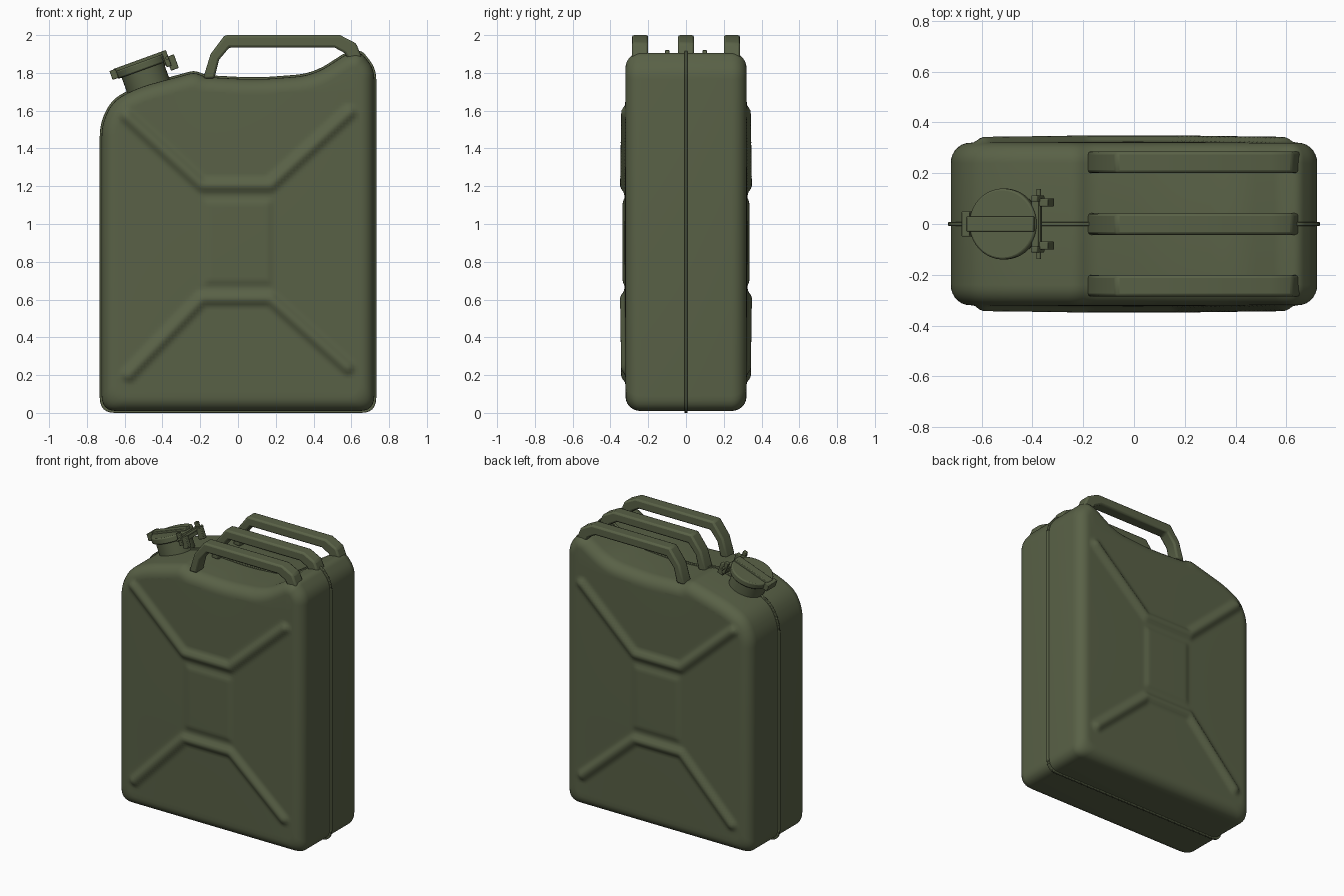
import bpy, bmesh, math
from mathutils import Vector, Matrix

if "Cube" in bpy.data.objects:
    bpy.data.objects.remove(bpy.data.objects["Cube"])

green = bpy.data.materials.new("olive_green")
green.diffuse_color = (0.10, 0.12, 0.062, 1)
green.use_nodes = True
green.node_tree.nodes["Principled BSDF"].inputs["Base Color"].default_value = green.diffuse_color


def finish(name, bm, bevel=0.0, segments=2, angle=40):
    """Turn a bmesh into a shaded, coloured object."""
    me = bpy.data.meshes.new(name)
    bm.to_mesh(me)
    bm.free()
    me.materials.append(green)
    ob = bpy.data.objects.new(name, me)
    bpy.context.collection.objects.link(ob)
    if bevel:
        mod = ob.modifiers.new("bevel", 'BEVEL')
        mod.width, mod.segments = bevel, segments
        mod.limit_method, mod.angle_limit = 'ANGLE', math.radians(40)
    bpy.ops.object.select_all(action='DESELECT')
    ob.select_set(True)
    bpy.context.view_layer.objects.active = ob
    bpy.ops.object.shade_smooth_by_angle(angle=math.radians(angle))
    return ob


# Can silhouette: x, z, corner cut length (counter-clockwise from the front)
CONTROL = [(-.722, .01, .08), (.722, .01, .08), (.722, 1.82, .06), (.65, 1.91, .03),
           (.575, 1.90, .03), (.40, 1.787, .11), (.1, 1.764, .1), (-.17, 1.778, .03),
           (-.23, 1.803, .03), (-.52, 1.725, .08), (-.66, 1.655, .07), (-.722, 1.53, .07)]


def outline(inset, n=6):
    """Inset the control polygon, then round its corners."""
    src = [Vector(c[:2]) for c in CONTROL]
    m = len(src)
    pts = []
    for i, p in enumerate(src):
        d1 = (p - src[i - 1]).normalized()
        d2 = (src[(i + 1) % m] - p).normalized()
        n1, n2 = Vector((-d1.y, d1.x)), Vector((-d2.y, d2.x))
        pts.append(p + (n1 + n2) * inset / (1 + n1.dot(n2)))
    out = []
    for i, p in enumerate(pts):
        a, b = pts[i - 1] - p, pts[(i + 1) % m] - p
        cut = min(CONTROL[i][2], .47 * a.length, .47 * b.length)
        a, b = p + a.normalized() * cut, p + b.normalized() * cut
        for k in range(n + 1):
            t = k / n
            out.append(a * (1 - t) ** 2 + p * 2 * t * (1 - t) + b * t * t)
    return out


# Pressed pattern of the large sides
RIBS = [[(-.59, 1.57), (-.19, 1.205), (.17, 1.205), (.59, 1.59)],
        [(-.58, .20), (-.19, .605), (.17, .605), (.58, .24)]]


def smooth(t):
    t = max(0, min(1, t))
    return t * t * (3 - 2 * t)


def relief(x, z):
    p = Vector((x, z))
    dist = 9
    for rib in RIBS:
        for a, b in zip(rib, rib[1:]):
            a, b = Vector(a), Vector(b)
            t = max(0, min(1, (p - a).dot(b - a) / (b - a).length_squared))
            dist = min(dist, (p - a - (b - a) * t).length)
    edge = min(.19 - abs(x), .235 - abs(z - .905))
    pillow = max(0, 1 - (x / .65) ** 2) * max(0, 1 - ((z - .9) / .85) ** 2)
    return .007 * pillow + max(.023 * smooth(1.1 * (1 - dist / .048)),
                               .010 * smooth(edge / .035))


# Body: front half as rounded rings plus a gridded, embossed face, then mirrored
bm = bmesh.new()
steps = 7
levels = [(0, 0)] + [(.075 * (1 - math.cos(t)), .24 + .08 * math.sin(t))
                     for t in (math.pi / 2 * k / steps for k in range(steps + 1))]
rings = [[bm.verts.new((p.x, -y, p.y)) for p in outline(ins)] for ins, y in levels]
count = len(rings[0])
for a, b in zip(rings, rings[1:]):
    for i in range(count):
        j = (i + 1) % count
        bm.faces.new((b[i], a[i], a[j], b[j]))
bm.faces.new(rings[-1]).material_index = 1
step = .0165
cuts = [((x * step, 0, 0), (1, 0, 0)) for x in range(-38, 39)]
cuts += [((0, 0, .905 + z * step), (0, 0, 1)) for z in range(-48, 49)]
for co, no in cuts:
    faces = [f for f in bm.faces if f.material_index == 1]
    geom = set(faces)
    for f in faces:
        geom.update(f.edges)
        geom.update(f.verts)
    bmesh.ops.bisect_plane(bm, geom=list(geom), dist=1e-5, plane_co=co, plane_no=no)
for f in bm.faces:
    f.material_index = 0
for v in bm.verts:
    if v.co.y < -.3199:
        v.co.y -= relief(v.co.x, v.co.z)
body = finish("can_body", bm, angle=50)
mirror = body.modifiers.new("mirror", 'MIRROR')
mirror.use_axis = (False, True, False)


def slab(name, pts, y, half, bevel):
    """Extrude an xz profile along y."""
    bm = bmesh.new()
    f = bm.faces.new([bm.verts.new((p[0], y - half, p[1])) for p in pts])
    new = bmesh.ops.extrude_face_region(bm, geom=[f])["geom"]
    for v in new:
        if isinstance(v, bmesh.types.BMVert):
            v.co.y += 2 * half
    bmesh.ops.recalc_face_normals(bm, faces=bm.faces[:])
    return finish(name, bm, bevel)


# Weld seam running round the middle
slab("weld_seam", outline(-.01), 0, .008, .003)

# Three carrying handles
HANDLE = [(-.185, 1.77), (-.145, 1.90), (-.07, 2.0), (.54, 2.0), (.625, 1.957), (.665, 1.86),
          (.59, 1.86), (.565, 1.905), (.51, 1.935), (-.045, 1.935), (-.10, 1.87), (-.125, 1.77)]
for name, y in (("front", -.243), ("middle", 0), ("back", .243)):
    slab(name + "_handle", HANDLE, y, .043, .012)

# Spout and cap, built in a tilted local frame
TILT = Matrix.Translation((-.505, 0, 1.815)) @ Matrix.Rotation(math.radians(-20), 4, 'Y')


def cylinder(name, r, z0, z1, bevel=.005, turn=Matrix(), sides=40):
    bm = bmesh.new()
    bmesh.ops.create_cone(bm, cap_ends=True, segments=sides, radius1=r, radius2=r, depth=z1 - z0,
                          matrix=TILT @ turn @ Matrix.Translation((0, 0, (z0 + z1) / 2)))
    finish(name, bm, bevel)


def box(name, lo, hi, bevel=.004):
    lo, hi = Vector(lo), Vector(hi)
    bm = bmesh.new()
    bmesh.ops.create_cube(bm, size=1, matrix=TILT @ Matrix.Translation((lo + hi) / 2)
                          @ Matrix.Diagonal((*(hi - lo), 1)))
    finish(name, bm, bevel)


cylinder("spout_neck", .118, -.15, .01)
cylinder("cap_lid", .14, 0, .043, .008)
box("cap_strap", (-.145, -.03, .035), (.135, .03, .058))
box("cap_latch", (-.167, -.05, .005), (-.133, .05, .055))
box("hinge_bar", (.118, -.10, -.02), (.146, .10, .03))
cylinder("hinge_pin", .009, -.138, .138, 0,
         Matrix.Translation((.143, 0, .015)) @ Matrix.Rotation(math.pi / 2, 4, 'X'), 12)
for side, s in (("front", -1), ("back", 1)):
    box(side + "_hinge_lug", (.125, s * .10 - .012, -.03), (.152, s * .10 + .012, .058))
    box(side + "_hinge_block", (.140, s * .085 - .016, -.055), (.184, s * .085 + .016, .022))
